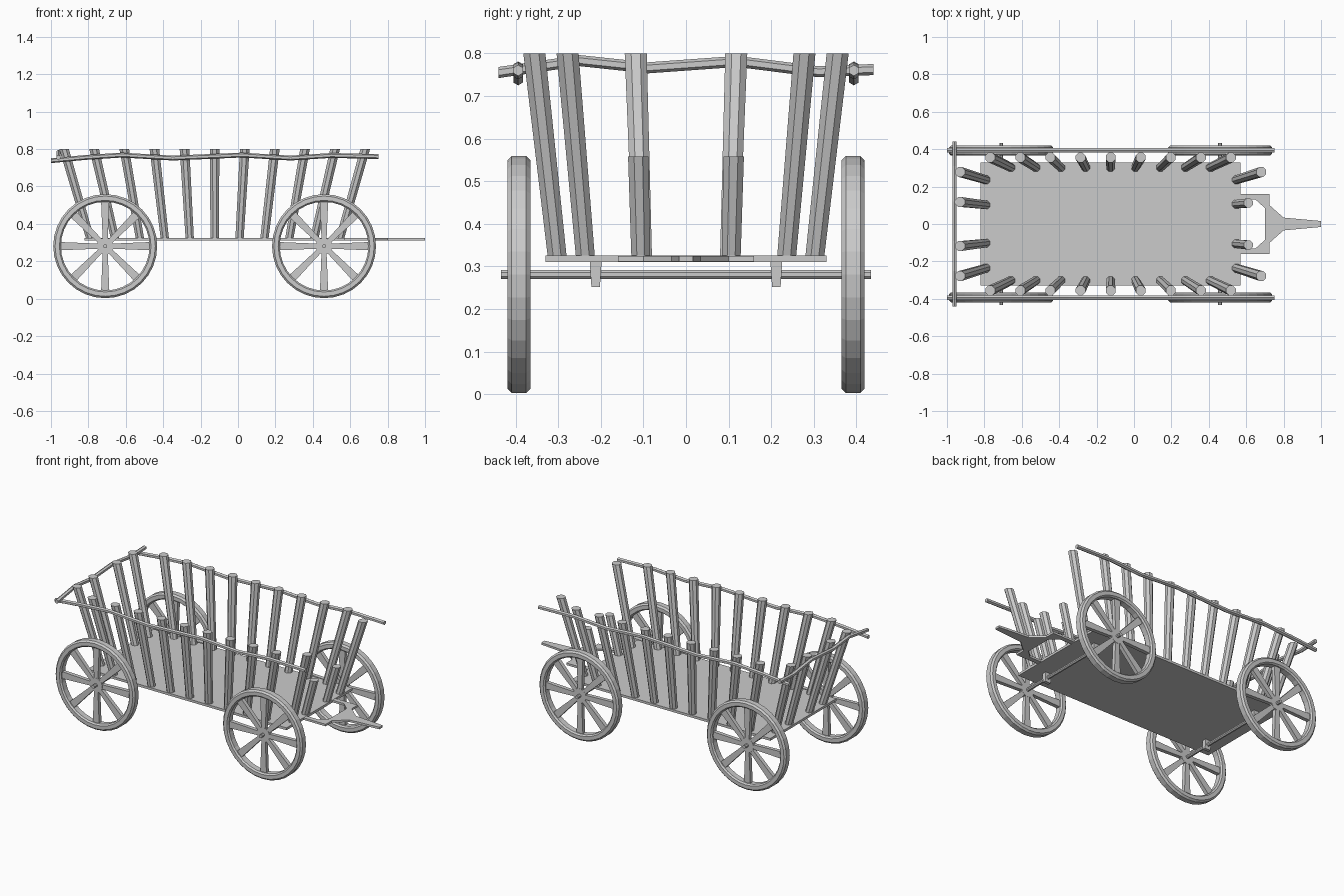
import bpy, bmesh, math
from mathutils import Vector, Matrix

if "Cube" in bpy.data.objects:
    bpy.data.objects.remove(bpy.data.objects["Cube"])

grey = bpy.data.materials.new("plain_grey")
grey.use_nodes = True
COL = (0.6, 0.6, 0.6, 1)
grey.diffuse_color = COL
grey.node_tree.nodes["Principled BSDF"].inputs["Base Color"].default_value = COL


def finish(name, bm):
    bmesh.ops.recalc_face_normals(bm, faces=bm.faces)
    me = bpy.data.meshes.new(name)
    bm.to_mesh(me)
    bm.free()
    me.materials.append(grey)
    ob = bpy.data.objects.new(name, me)
    bpy.context.collection.objects.link(ob)
    return ob


def loft(bm, rings, closed=False):
    """Skin a list of equal-length point rings; cap the ends unless closed."""
    vs = [[bm.verts.new(p) for p in r] for r in rings]
    n = len(vs[0])
    pairs = list(zip(vs, vs[1:])) + ([(vs[-1], vs[0])] if closed else [])
    for a, b in pairs:
        for i in range(n):
            j = (i + 1) % n
            bm.faces.new((a[i], a[j], b[j], b[i]))
    if not closed:
        bm.faces.new(vs[0])
        bm.faces.new(vs[-1])


def ring(centre, r, u, v, n):
    return [Vector(centre) + r * (math.cos(t) * Vector(u) + math.sin(t) * Vector(v))
            for t in (math.tau * (i + 0.5) / n for i in range(n))]


X, Y, Z = (1, 0, 0), (0, 1, 0), (0, 0, 1)
DECK_Z, TOP_Z = 0.325, 0.8


def box(bm, lo, hi):
    loft(bm, [[(lo[0], lo[1], z), (hi[0], lo[1], z), (hi[0], hi[1], z), (lo[0], hi[1], z)]
              for z in (lo[2], hi[2])])


def post(name, base, top, height=TOP_Z):
    """Leaning stake with level ends, trimmed at the given height."""
    b, t = Vector((*base, DECK_Z - 0.005)), Vector((*top, TOP_Z))
    f = (height - DECK_Z) / (TOP_Z - DECK_Z)
    bm = bmesh.new()
    loft(bm, [ring(b, 0.024, X, Y, 8), ring(b.lerp(t, f), 0.024 + 0.004 * f, X, Y, 8)])
    finish(name, bm)


def rail(name, pts, u, r=0.013):
    bm = bmesh.new()
    loft(bm, [ring(p, r, u, Z, 6) for p in pts])
    finish(name, bm)


# Deck
bm = bmesh.new()
box(bm, (-0.82, -0.33, 0.31), (0.57, 0.33, DECK_Z))
finish("deck", bm)

# Forked drawbar
half = [(0.56, 0.13), (0.65, 0.13), (0.7, 0.085)]
outer = [(1.0, 0.016), (0.8, 0.034), (0.725, 0.1), (0.725, 0.16), (0.56, 0.16)]
outline = [(x, -y) for x, y in reversed(outer)] + outer + half + [(x, -y) for x, y in reversed(half)]
bm = bmesh.new()
loft(bm, [[(x, y, z) for x, y in outline] for z in (0.311, 0.324)])
finish("drawbar", bm)

# Side stakes fan out from the middle
for side, s in (("left", 1), ("right", -1)):
    for i in range(-4, 5):
        post(f"{side}_stake", (-0.125 + 0.133 * i, 0.302 * s), (-0.125 + 0.161 * i, 0.356 * s))
    # End stakes, the inner drawbar-end pair cut short
    post("rear_outer_stake", (-0.79, 0.236 * s), (-0.93, 0.278 * s))
    post("rear_inner_stake", (-0.79, 0.102 * s), (-0.93, 0.118 * s))
    post("front_outer_stake", (0.545, 0.236 * s), (0.68, 0.278 * s))
    post("front_inner_stake", (0.545, 0.106 * s), (0.68, 0.118 * s), 0.56)
    # Wavy side rails
    wave = [(-1, 0.738), (-0.82, 0.755), (-0.62, 0.768), (-0.35, 0.752),
            (0.02, 0.768), (0.28, 0.752), (0.5, 0.766), (0.75, 0.76)]
    rail(f"{side}_rail", [(x, 0.394 * s, z) for x, z in wave], Y)

# Rear cross rail
rail("rear_rail", [(-0.96, y, z) for y, z in
     [(-0.44, 0.755), (-0.25, 0.783), (-0.09, 0.766), (0.12, 0.781), (0.31, 0.757), (0.44, 0.762)]], X)

# Wheels, axles and axle brackets
R, WZ, WY = 0.278, 0.281, 0.392
TYRE = [(0.237, -0.018), (0.245, -0.027), (0.268, -0.027), (R, -0.017),
        (R, 0.017), (0.268, 0.027), (0.245, 0.027), (0.237, 0.018)]


def wheel(name, cx, cy):
    bm = bmesh.new()
    n = 32
    loft(bm, [[(r * math.cos(math.tau * k / n), y, r * math.sin(math.tau * k / n)) for r, y in TYRE]
              for k in range(n)], closed=True)
    loft(bm, [ring((0, y, 0), 0.045, X, Z, 16) for y in (-0.013, 0.013)])
    # Tapered spokes
    for k in range(8):
        rot = Matrix.Rotation(math.tau * k / 8, 3, 'Y')
        loft(bm, [[rot @ Vector((a * w, b * 0.012, z)) for a, b in ((-1, -1), (1, -1), (1, 1), (-1, 1))]
                  for z, w in ((0.02, 0.013), (0.241, 0.022))])
    bmesh.ops.translate(bm, verts=bm.verts, vec=(cx, cy, WZ))
    finish(name, bm)


for end, cx in (("rear", -0.71), ("front", 0.46)):
    bm = bmesh.new()
    loft(bm, [ring((cx, y, WZ), 0.011, X, Z, 8) for y in (-0.434, 0.434)])
    finish(f"{end}_axle", bm)
    for side, s in (("left", 1), ("right", -1)):
        wheel(f"{end}_{side}_wheel", cx, WY * s)
        bm = bmesh.new()
        loft(bm, [[(cx + a * 0.02, s * 0.212 + b * w, z) for a, b in ((-1, -1), (1, -1), (1, 1), (-1, 1))]
                  for z, w in ((0.252, 0.01), (0.312, 0.014))])
        finish(f"{end}_{side}_bracket", bm)
